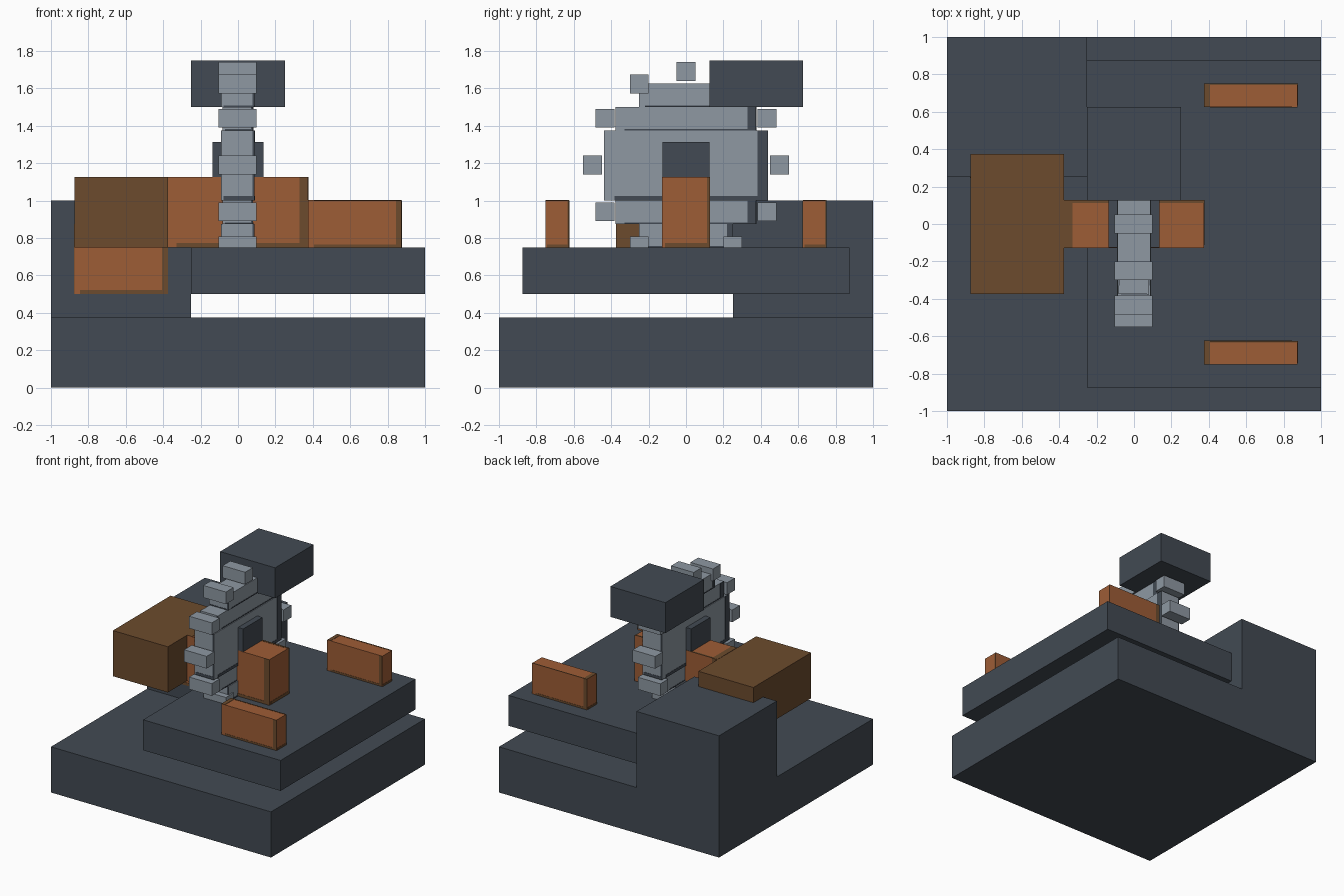
import bpy
import math

cube = bpy.data.objects.get("Cube")
if cube:
    bpy.data.objects.remove(cube, do_unlink=True)


def material(name, rgb):
    """Flat material from 0-255 display colour, stored as linear."""
    lin = [((c / 255 + 0.055) / 1.055) ** 2.4 for c in rgb] + [1.0]
    mat = bpy.data.materials.new(name)
    mat.use_nodes = True
    mat.diffuse_color = lin
    mat.node_tree.nodes["Principled BSDF"].inputs["Base Color"].default_value = lin
    return mat


SLATE = material("dark slate", (66, 74, 83))
BROWN = material("dark brown", (108, 75, 45))
ORANGE = material("copper orange", (158, 93, 54))
GREY = material("steel grey", (142, 152, 162))


def box(name, x, y, z, mat):
    """Box given by its (low, high) range on each axis."""
    lo, hi = zip(x, y, z)
    verts = [(a, b, c) for a in x for b in y for c in z]
    faces = [(0, 1, 3, 2), (4, 6, 7, 5), (0, 4, 5, 1),
             (2, 3, 7, 6), (0, 2, 6, 4), (1, 5, 7, 3)]
    mesh = bpy.data.meshes.new(name)
    mesh.from_pydata(verts, [], faces)
    mesh.materials.append(mat)
    obj = bpy.data.objects.new(name, mesh)
    bpy.context.collection.objects.link(obj)
    return obj


def rimmed_box(name, x, y, z, mat, rim, top_rim=True):
    """Box with thin darker plates along one upright and the lower edge of each side."""
    box(name, x, y, z, mat)
    t = 0.002
    dz = (z[1] - z[0]) / 16
    # Normal axis, outward sign, sign of the edge that carries the upright rim
    for axis, sign, edge in ((1, -1, 1), (1, 1, -1), (0, 1, 1), (0, -1, -1)):
        normal, along = (y, x) if axis else (x, y)
        face = normal[1] if sign > 0 else normal[0]
        depth = (face - t, face + t)
        w = (along[1] - along[0]) / 16
        if edge > 0:
            upright = (along[1] - w, along[1])
            lower = (along[0] + w, along[1])
        else:
            upright = (along[0], along[0] + w)
            lower = (along[0], along[1] - w)
        for part, span, height in (("side_rim", upright, z),
                                   ("lower_rim", lower, (z[0], z[0] + dz))):
            px, py = (span, depth) if axis else (depth, span)
            box(f"{name}_{part}", px, py, height, rim)
    if top_rim:
        cap = (z[1] - t, z[1] + t)
        w, d = (x[1] - x[0]) / 16, (y[1] - y[0]) / 16
        box(f"{name}_top_rim", (x[0], x[0] + w), y, cap, rim)
        box(f"{name}_top_back_rim", x, (y[1] - d, y[1]), cap, rim)


# Stepped platform and corner column
box("base", (-1, 1), (-1, 1), (0, 0.375), SLATE)
box("column", (-1, -0.25), (0.25, 1), (0.375, 1), SLATE)
box("upper_slab", (-0.25, 1), (-0.875, 0.875), (0.5, 0.75), SLATE)

# Side crate and the block set into the column below it
box("side_crate", (-0.875, -0.375), (-0.375, 0.375), (0.75, 1.125), BROWN)
rimmed_box("column_inset", (-0.875, -0.375), (0.245, 0.99), (0.5, 0.875),
           ORANGE, BROWN, False)

# Guide rails on the slab
for name, y in (("front_rail", (-0.75, -0.625)), ("back_rail", (0.625, 0.75))):
    rimmed_box(name, (0.375, 0.875), y, (0.75, 1), ORANGE, BROWN)

# Axle support, hub and overhead block
rimmed_box("axle_support", (-0.375, 0.375), (-0.127, 0.127), (0.75, 1.125),
           ORANGE, BROWN)
box("hub", (-0.135, 0.135), (-0.125, 0.125), (1.0625, 1.3125), SLATE)
box("overhead_block", (-0.25, 0.25), (0.125, 0.625), (1.5, 1.75), SLATE)

# Wheel body as stacked layers: half thickness, half width, bottom, top
layers = ((0.088, 0.25, 0.75, 0.875), (0.08, 0.375, 0.875, 1),
          (0.088, 0.4375, 1, 1.375), (0.08, 0.375, 1.375, 1.5),
          (0.088, 0.25, 1.5, 1.625))
for i, (t, w, low, high) in enumerate(layers):
    rimmed_box(f"wheel_layer_{i + 1}", (-t, t), (-w, w), (low, high),
               GREY, SLATE, False)

# Ring of twelve upright square teeth
for i in range(12):
    a = math.radians(30 * i)
    y, z = 0.5 * math.cos(a), 1.19 + 0.5 * math.sin(a)
    box(f"wheel_tooth_{i + 1}", (-0.105, 0.1), (y - 0.05, y + 0.05),
        (z - 0.05, z + 0.05), GREY)
